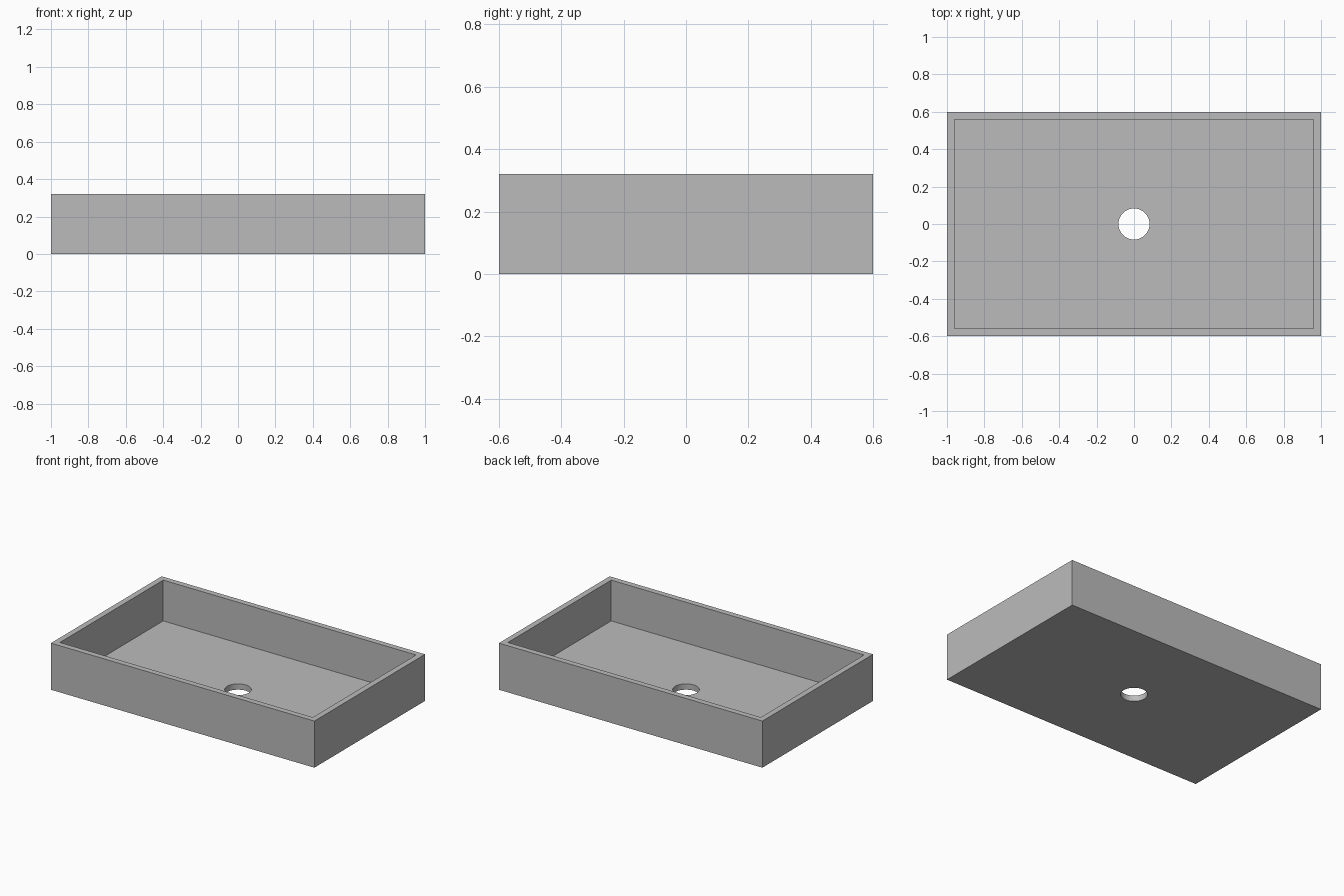
import bpy

LENGTH, WIDTH, HEIGHT = 2.0, 1.2, 0.32
WALL, FLOOR = 0.04, 0.04
DRAIN_RADIUS = 0.083

default_cube = bpy.data.objects.get("Cube")
if default_cube:
    bpy.data.objects.remove(default_cube, do_unlink=True)

# Single stone grey
grey = bpy.data.materials.new("stone grey")
grey.use_nodes = True
colour = (0.5, 0.5, 0.5, 1)
grey.diffuse_color = colour
grey.node_tree.nodes["Principled BSDF"].inputs["Base Color"].default_value = colour


def box(name, size, bottom):
    bpy.ops.mesh.primitive_cube_add(size=1, location=(0, 0, bottom + size[2] / 2))
    obj = bpy.context.object
    obj.name = name
    obj.scale = size
    bpy.ops.object.transform_apply(location=True, rotation=False, scale=True)
    obj.data.materials.append(grey)
    return obj


def cut(target, cutter):
    mod = target.modifiers.new("cut", "BOOLEAN")
    mod.operation = "DIFFERENCE"
    mod.solver = "EXACT"
    mod.object = cutter
    bpy.ops.object.select_all(action="DESELECT")
    bpy.context.view_layer.objects.active = target
    target.select_set(True)
    bpy.ops.object.modifier_apply(modifier=mod.name)
    bpy.data.objects.remove(cutter, do_unlink=True)


# Rectangular basin body
basin = box("basin", (LENGTH, WIDTH, HEIGHT), 0)

# Hollow open at the top
cut(basin, box("hollow_cutter", (LENGTH - 2 * WALL, WIDTH - 2 * WALL, HEIGHT), FLOOR))

# Round drain hole through the floor
bpy.ops.mesh.primitive_cylinder_add(vertices=64, radius=DRAIN_RADIUS, depth=4 * FLOOR)
drain = bpy.context.object
drain.name = "drain_cutter"
drain.data.materials.append(grey)
cut(basin, drain)

# Smooth drain wall, crisp box edges
bpy.ops.object.shade_smooth_by_angle()
